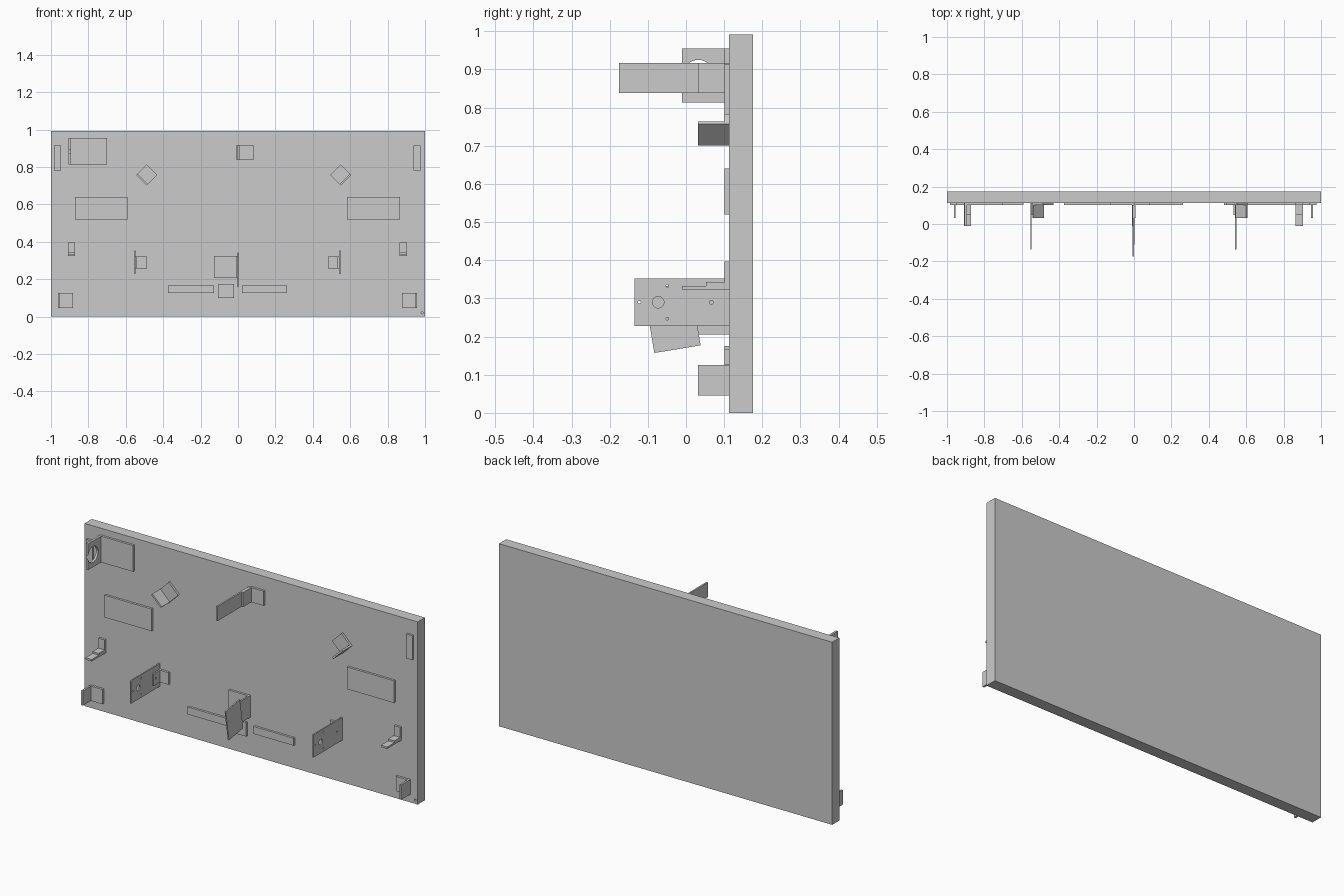
import bpy, math
from mathutils import Matrix, Vector

if "Cube" in bpy.data.objects:
    bpy.data.objects.remove(bpy.data.objects["Cube"])

WALL = 0.113          # front surface of the board
SKIN = 0.101          # front surface of the plates fixed to the board
AXIS = -0.0035        # mirror line of the paired parts


def box(name, x, y, z, turn=0, pivot=(0, 0, 0)):
    """Box from (min, max) ranges, turned about one axis through a pivot."""
    bpy.ops.mesh.primitive_cube_add(size=1)
    ob = bpy.context.object
    ob.name = name
    size = [r[1] - r[0] for r in (x, y, z)]
    mid = Vector([(r[0] + r[1]) / 2 for r in (x, y, z)])
    m = Matrix.Translation(mid) @ Matrix.Diagonal((*size, 1))
    if turn:
        p = Matrix.Translation(pivot)
        m = p @ turn @ p.inverted() @ m
    ob.data.transform(m)
    return ob


def drill(ob, centre, radius, depth, axis='X'):
    """Cut a round hole along x or y."""
    rot = (0, math.pi / 2, 0) if axis == 'X' else (math.pi / 2, 0, 0)
    bpy.ops.mesh.primitive_cylinder_add(vertices=32, radius=radius, depth=depth,
                                        location=centre, rotation=rot)
    cutter = bpy.context.object
    mod = ob.modifiers.new("hole", 'BOOLEAN')
    mod.operation = 'DIFFERENCE'
    mod.solver = 'EXACT'
    mod.object = cutter
    bpy.context.view_layer.objects.active = ob
    bpy.ops.object.modifier_apply(modifier=mod.name)
    bpy.data.objects.remove(cutter, do_unlink=True)


def span(side, a, b):
    """Range given as distances from the mirror line, on the chosen side."""
    return tuple(sorted((AXIS + side * a, AXIS + side * b)))


# Back board with a tiny corner hole
board = box("board", (-1, 1), (WALL, 0.175), (0, 0.991))
drill(board, (0.984, WALL, 0.02), 0.005, 0.04, 'Y')

for side, tag in ((-1, "left"), (1, "right")):
    # Flat plates
    box(f"{tag}_upper_strip", span(side, 0.942, 0.979), (SKIN, WALL), (0.782, 0.914))
    box(f"{tag}_wide_plate", span(side, 0.586, 0.869), (SKIN, WALL), (0.52, 0.64))

    # Stepped shelf brackets
    sx = span(side, 0.868, 0.906)
    box(f"{tag}_shelf_back", sx, (SKIN, WALL), (0.323, 0.397))
    box(f"{tag}_shelf_root", sx, (0.052, SKIN), (0.323, 0.343))
    box(f"{tag}_shelf_tip", sx, (-0.01, 0.052), (0.323, 0.333))

    # Lower corner angle brackets
    box(f"{tag}_corner_back", span(side, 0.88, 0.95), (SKIN, WALL), (0.045, 0.125))
    box(f"{tag}_corner_flange", span(side, 0.95, 0.96), (0.032, WALL), (0.045, 0.125))

    # Drilled mounting plates with their angle brackets
    plate = box(f"{tag}_mount_plate", span(side, 0.544, 0.551), (-0.135, WALL), (0.228, 0.352))
    flange = box(f"{tag}_mount_flange", span(side, 0.536, 0.544), (0.048, WALL), (0.257, 0.322))
    box(f"{tag}_mount_back", span(side, 0.484, 0.536), (SKIN, WALL), (0.257, 0.322))
    px = AXIS + side * 0.5475
    for y, z, r in ((-0.073, 0.29, 0.015), (0.066, 0.29, 0.005), (-0.122, 0.29, 0.0035),
                    (-0.049, 0.333, 0.0035), (-0.049, 0.247, 0.0035)):
        drill(plate, (px, y, z), r, 0.05)
    drill(flange, (px, 0.066, 0.29), 0.005, 0.05)

    # Diamond angle brackets, flange on the lower outer edge
    c = -0.487 if side < 0 else 0.55
    turn = Matrix.Rotation(side * math.pi / 4, 4, 'Y')
    pivot = (c, 0, 0.757)
    fx = sorted((c + side * 0.03, c + side * 0.04))
    bx = sorted((c - side * 0.04, c + side * 0.03))
    box(f"{tag}_diamond_flange", fx, (0.032, WALL), (0.717, 0.797), turn, pivot)
    box(f"{tag}_diamond_back", bx, (SKIN, WALL), (0.717, 0.797), turn, pivot)

# Upper left bracket with a large round opening
box("ring_bracket_back", (-0.893, -0.70), (SKIN, WALL), (0.813, 0.955))
ring = box("ring_bracket_flange", (-0.905, -0.893), (-0.01, WALL), (0.813, 0.955))
drill(ring, (-0.899, 0.032, 0.882), 0.043, 0.05)

# Upper middle bracket carrying a long arm
box("arm_bracket_back", (0.009, 0.083), (SKIN, WALL), (0.838, 0.917))
box("arm_bracket_flange", (0, 0.009), (0.032, WALL), (0.838, 0.917))
box("long_arm", (-0.009, 0), (-0.175, SKIN), (0.838, 0.917))

# Lower middle bracket carrying a tilted plate
box("tilt_bracket_back", (-0.128, -0.012), (SKIN, WALL), (0.206, 0.325))
box("tilt_bracket_flange", (-0.012, -0.003), (-0.01, WALL), (0.206, 0.325))
box("tilted_plate", (-0.003, 0.004), (-0.083, 0.04), (0.157, 0.325),
    Matrix.Rotation(math.radians(9.4), 4, 'X'), (0, -0.083, 0.157))

# Lower strips and the small plate between them
box("left_lower_strip", (-0.374, -0.128), (SKIN, WALL), (0.127, 0.167))
box("right_lower_strip", (0.021, 0.263), (SKIN, WALL), (0.127, 0.167))
box("lower_middle_plate", (-0.107, -0.022), (SKIN, WALL), (0.1, 0.175))
